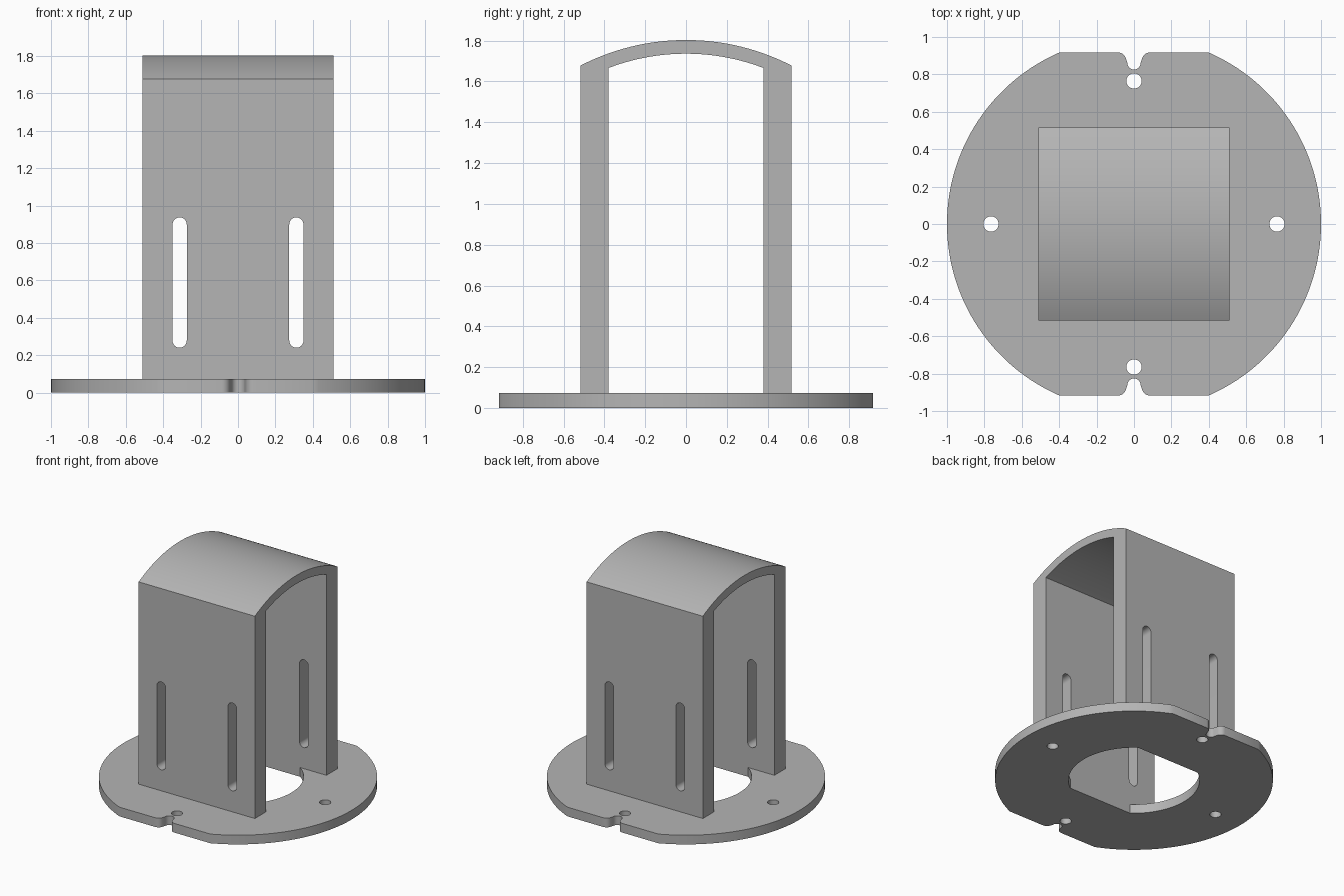
import bpy, bmesh
from math import pi, sin, cos, asin, acos, sqrt
from mathutils import Matrix

cube = bpy.data.objects.get("Cube")
if cube:
    bpy.data.objects.remove(cube)

grey = bpy.data.materials.new("plain grey")
grey.use_nodes = True
color = (0.46, 0.46, 0.46, 1)
grey.diffuse_color = color
grey.node_tree.nodes["Principled BSDF"].inputs["Base Color"].default_value = color


def arc(cx, cy, r, a, b, n):
    return [(cx + r * cos(a + (b - a) * i / n), cy + r * sin(a + (b - a) * i / n))
            for i in range(n + 1)]


def circle(cx, cy, r, n=32):
    return arc(cx, cy, r, 0, 2 * pi, n)[:-1]


def prism(name, loops, depth, matrix):
    """Solid from a filled outline; further loops become holes."""
    curve = bpy.data.curves.new(name, 'CURVE')
    curve.dimensions = '2D'
    curve.fill_mode = 'BOTH'
    curve.extrude = depth / 2
    for loop in loops:
        spline = curve.splines.new('POLY')
        spline.points.add(len(loop) - 1)
        for point, (x, y) in zip(spline.points, loop):
            point.co = (x, y, 0, 1)
        spline.use_cyclic_u = True
    temp = bpy.data.objects.new(name + "_outline", curve)
    bpy.context.collection.objects.link(temp)
    mesh = bpy.data.meshes.new_from_object(temp)
    bpy.data.objects.remove(temp)
    bm = bmesh.new()
    bm.from_mesh(mesh)
    bmesh.ops.remove_doubles(bm, verts=bm.verts, dist=0.0001)
    bmesh.ops.transform(bm, matrix=matrix, verts=bm.verts)
    bmesh.ops.recalc_face_normals(bm, faces=bm.faces)
    bm.to_mesh(mesh)
    bm.free()
    mesh.materials.clear()
    mesh.materials.append(grey)
    obj = bpy.data.objects.new(name, mesh)
    bpy.context.collection.objects.link(obj)
    return obj


def smooth(obj):
    bpy.ops.object.select_all(action='DESELECT')
    obj.select_set(True)
    bpy.context.view_layer.objects.active = obj
    bpy.ops.object.shade_smooth_by_angle(angle=pi / 6)


# Base plate: disc with two flats, a rounded notch in each flat, and holes
thick, flat, inner = 0.073, 0.917, 0.38
fillet, notch_r, notch_y = 0.045, 0.036, 0.862
corner = asin(flat)
right_lip = arc(notch_r + 0.05, flat - fillet, fillet, pi / 2, pi * 0.95, 8)
bottom = arc(0, notch_y, notch_r, 0, -pi, 12)
left_lip = [(-x, y) for x, y in reversed(right_lip)]
half = arc(0, 0, 1, -corner, corner, 64) + right_lip + bottom + left_lip
outline = half + [(-x, -y) for x, y in half]

# Central opening: circle trimmed flush with the inner wall faces
open_r = 0.472
a = asin(inner / open_r)
opening = arc(0, 0, open_r, -a, a, 32) + arc(0, 0, open_r, pi - a, pi + a, 32)
bolts = [circle(x, y, 0.041) for x, y in
         ((0.765, 0), (-0.765, 0), (0, 0.765), (0, -0.765))]
plate = prism("base_plate", [outline, opening] + bolts, thick,
              Matrix.Translation((0, 0, thick / 2)))

# Arched frame: two walls joined by a curved roof
outer, top, roof_r = 0.517, 1.803, 1.13
roof_in = roof_r - 0.067
centre = top - roof_r
b, c = asin(outer / roof_r), asin(inner / roof_in)
profile = ([(outer, thick)] + arc(0, centre, roof_r, pi / 2 - b, pi / 2 + b, 48)
           + [(-outer, thick), (-inner, thick)]
           + arc(0, centre, roof_in, pi / 2 + c, pi / 2 - c, 48) + [(inner, thick)])
along_x = Matrix(((0, 0, 1), (1, 0, 0), (0, 1, 0))).to_4x4()
frame = prism("arched_frame", [profile], 1.02, along_x)

# Vertical slots through both walls
slot_r, low, high = 0.038, 0.24, 0.937
for side in (-1, 1):
    x = side * 0.312
    slot = (arc(x, high - slot_r, slot_r, 0, pi, 16)
            + arc(x, low + slot_r, slot_r, pi, 2 * pi, 16))
    cutter = prism("slot_cutter", [slot], 2, Matrix.Rotation(pi / 2, 4, 'X'))
    cutter.hide_render = True
    cut = frame.modifiers.new("slot", 'BOOLEAN')
    cut.operation = 'DIFFERENCE'
    cut.solver = 'EXACT'
    cut.object = cutter
    bpy.context.view_layer.objects.active = frame
    bpy.ops.object.modifier_apply(modifier=cut.name)
    bpy.data.objects.remove(cutter)

for part in (plate, frame):
    smooth(part)
